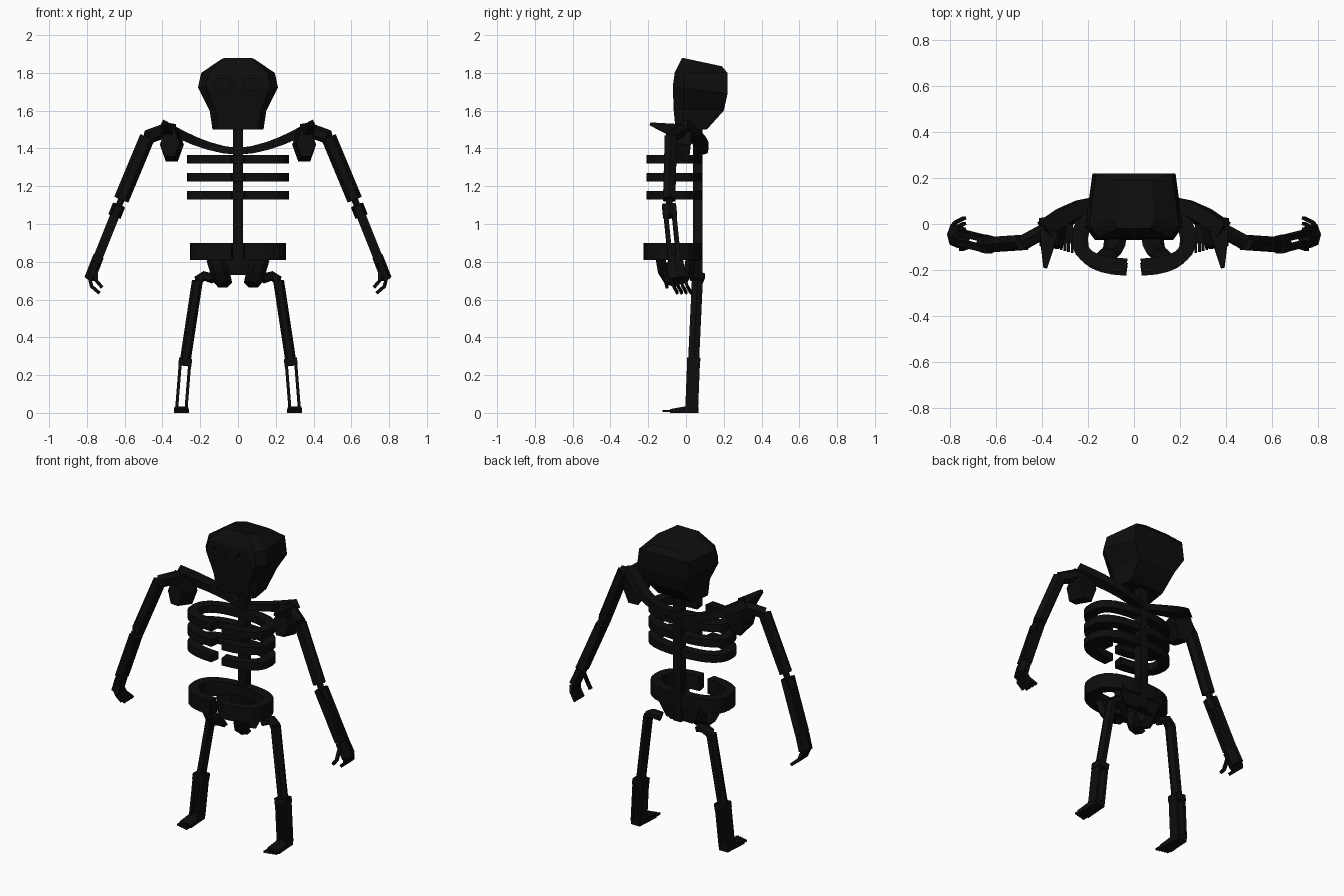
import bpy
import bmesh
import math
from mathutils import Vector

default_cube = bpy.data.objects.get("Cube")
if default_cube:
    bpy.data.objects.remove(default_cube, do_unlink=True)

# The single colour
black = bpy.data.materials.new("charred_black")
black.use_nodes = True
black.diffuse_color = (.004, .004, .004, 1)
shader = black.node_tree.nodes["Principled BSDF"]
shader.inputs["Base Color"].default_value = black.diffuse_color


def loft(name, rings):
    """Skin a row of equal-length rings and cap both ends."""
    bm = bmesh.new()
    rows = [[bm.verts.new(point) for point in ring] for ring in rings]
    for lower, upper in zip(rows, rows[1:]):
        for i in range(len(lower)):
            bm.faces.new((lower[i - 1], lower[i], upper[i], upper[i - 1]))
    bm.faces.new(rows[0])
    bm.faces.new(rows[-1])
    bmesh.ops.recalc_face_normals(bm, faces=bm.faces[:])
    mesh = bpy.data.meshes.new(name)
    bm.to_mesh(mesh)
    bm.free()
    mesh.materials.append(black)
    part = bpy.data.objects.new(name, mesh)
    bpy.context.collection.objects.link(part)
    return part


def bone(name, path, depth, width, sides=4, taper=1):
    """Sweep a polygon along a path, scaling it evenly towards the taper."""
    points = [Vector(point) for point in path]
    last = len(points) - 1
    rings = []
    for i, point in enumerate(points):
        along = (points[min(i + 1, last)] - points[max(i - 1, 0)]).normalized()
        guide = Vector((0, 1, 0)) if abs(along.y) < .9 else Vector((0, 0, 1))
        deep = (guide - along * guide.dot(along)).normalized()
        wide = along.cross(deep)
        radius = (1 + (taper - 1) * i / last) / 2 / math.cos(math.pi / sides)
        ring = []
        for corner in range(sides):
            angle = math.tau * (corner + .5) / sides
            ring.append(point + deep * depth * radius * math.cos(angle)
                        + wide * width * radius * math.sin(angle))
        rings.append(ring)
    return loft(name, rings)


def hoop(name, bottom, top, half_width, front, back, wall):
    """Rounded band around the torso, open at the middle of the front."""
    middle, half_depth = (front + back) / 2, (back - front) / 2
    gap, steps = .08, 28
    rings = []
    for step in range(steps + 1):
        angle = gap + (math.tau - 2 * gap) * step / steps - math.pi / 2
        across, along = (math.copysign(abs(value) ** .8, value)
                         for value in (math.cos(angle), math.sin(angle)))
        ring = []
        for inset, z in ((0, bottom), (0, top), (wall, top), (wall, bottom)):
            ring.append(((half_width - inset) * across,
                         middle + (half_depth - inset) * along, z))
        rings.append(ring)
    return loft(name, rings)


def skull_ring(z, half_width, front, back, tilt=0):
    """Level of the skull: widest near the face, narrower at the back."""
    cheek = front + (back - front) / 5
    half = [(half_width * .8, front, z),
            (half_width, cheek, z - tilt / 5),
            (half_width * .85, back, z - tilt)]
    return half + [(-x, y, height) for x, y, height in reversed(half)]


# Skull, from chin to crown
skull = loft("skull", [
    skull_ring(1.5, .135, -.055, .11),
    skull_ring(1.6, .15, -.065, .2),
    skull_ring(1.73, .212, -.07, .22, tilt=.04),
    skull_ring(1.8, .195, -.06, .22),
    skull_ring(1.88, .09, -.02, .19, tilt=.045),
])

# Shallow eye sockets cut into the face
for side in (-1, 1):
    cutter = bone("socket_cutter", [(side * .08, -.2, 1.74), (side * .08, -.035, 1.74)],
                  depth=.06, width=.09, sides=6)
    cutter.hide_render = True
    socket = skull.modifiers.new("socket", "BOOLEAN")
    socket.operation = "DIFFERENCE"
    socket.solver = "EXACT"
    socket.object = cutter
    bpy.context.view_layer.objects.active = skull
    bpy.ops.object.modifier_apply(modifier=socket.name)
    bpy.data.objects.remove(cutter, do_unlink=True)

# Spine, ribs and pelvis
bone("spine", [(0, .063, .73), (0, .063, 1.53)], depth=.05, width=.054)
for level, name in enumerate(("lower_rib", "middle_rib", "upper_rib")):
    bottom = 1.13 + level * .095
    hoop(name, bottom, bottom + .046, half_width=.27, front=-.21, back=.085, wall=.06)
hoop("pelvis", .81, .9, half_width=.255, front=-.225, back=.085, wall=.055)
bone("sacrum", [(0, .05, .84), (0, .05, .73)], depth=.05, width=.3, taper=.6)

# Joint positions of the left limbs
shoulder = Vector((.48, -.08, 1.46))
elbow = Vector((.63, -.09, 1.1))
wrist = Vector((.75, -.06, .8))
knuckles = Vector((.785, -.045, .71))
hip = Vector((.215, .06, .7))
knee = Vector((.28, .04, .27))
ankle = Vector((.3, .03, .02))

for side, label in ((1, "left_"), (-1, "right_")):
    def limb(name, path, depth, width, sides=6, taper=1):
        mirrored = [(side * x, y, z) for x, y, z in path]
        return bone(label + name, mirrored, depth, width, sides, taper)

    # Collarbone sagging towards the neck
    sweep = []
    for step in range(6):
        t = step / 5
        sweep.append((t * .39, .065 + t * (1 - t) * .16 - t * t * .09,
                      1.385 + .135 * t ** 1.7))
    limb("collarbone", sweep, depth=.05, width=.035, sides=4, taper=1.5)

    # Shoulder blade with its forward spike
    limb("shoulder_blade", [(.35, .02, 1.42), (.36, -.1, 1.43)],
         depth=.18, width=.11, sides=6, taper=.8)
    limb("shoulder_spike", [(.37, -.04, 1.49), (.385, -.19, 1.53)],
         depth=.08, width=.08, sides=4, taper=.2)

    # Arm
    limb("shoulder_joint", [(.37, -.02, 1.5), shoulder], depth=.06, width=.065)
    limb("upper_arm", [shoulder, shoulder.lerp(elbow, .92)], depth=.065, width=.07)
    limb("elbow", [shoulder.lerp(elbow, .88), elbow.lerp(wrist, .1)], depth=.035, width=.03)
    limb("elbow_cap", [elbow, elbow.lerp(wrist, .2)], depth=.075, width=.06)
    for name, offset in (("ulna", -.022), ("radius", .022)):
        shift = Vector((0, offset, 0))
        limb(name, [elbow + shift, wrist + shift], depth=.024, width=.05, sides=4)

    # Hand with curled fingers
    limb("wrist", [elbow.lerp(wrist, .9), wrist], depth=.06, width=.05)
    limb("palm", [wrist, knuckles], depth=.09, width=.05)
    for finger in range(4):
        base = knuckles + Vector((0, finger * .024 - .035, 0))
        bend = base + Vector((-.01, .015, -.04))
        tip = bend + Vector((-.04, .02, -.035))
        limb("finger_%d" % (finger + 1), [base, bend, tip], depth=.013, width=.018, sides=4)
    limb("thumb", [wrist, (.75, -.11, .7), (.72, -.1, .665)],
         depth=.016, width=.018, sides=4)

    # Hanging loop below the pelvis
    arch = []
    for step in range(7):
        angle = math.pi * step / 6
        arch.append((.12 - .04 * math.sin(angle), .08 * math.cos(angle) - .055,
                     .82 - .13 * math.sin(angle)))
    limb("sit_bone", arch, depth=.05, width=.085)

    # Leg with a split shin
    limb("hip_joint", [(.13, .05, .71), (.18, .07, .725), hip], depth=.06, width=.045)
    limb("thigh", [hip, knee], depth=.058, width=.05)
    limb("knee", [hip.lerp(knee, .96), knee.lerp(ankle, .08)], depth=.07, width=.07, sides=4)
    for name, offset in (("shin", -.025), ("calf_bone", .025)):
        shift = Vector((offset, 0, 0))
        limb(name, [knee + shift, ankle + shift], depth=.068, width=.016, sides=4)

    # Wedge foot with separate toes
    rings = []
    for y, half_width, top in ((.065, .03, .035), (0, .034, .035), (-.085, .04, .02)):
        rings.append([(side * ankle.x + x, y, z) for x, z in (
            (-half_width, 0), (half_width, 0), (half_width, top), (-half_width, top))])
    loft(label + "foot", rings)
    for toe in range(5):
        x = ankle.x + (toe - 2) * .016
        limb("toe_%d" % (toe + 1), [(x, -.08, .01), (x, toe * .004 - .125, .01)],
             depth=.012, width=.012, sides=4)
